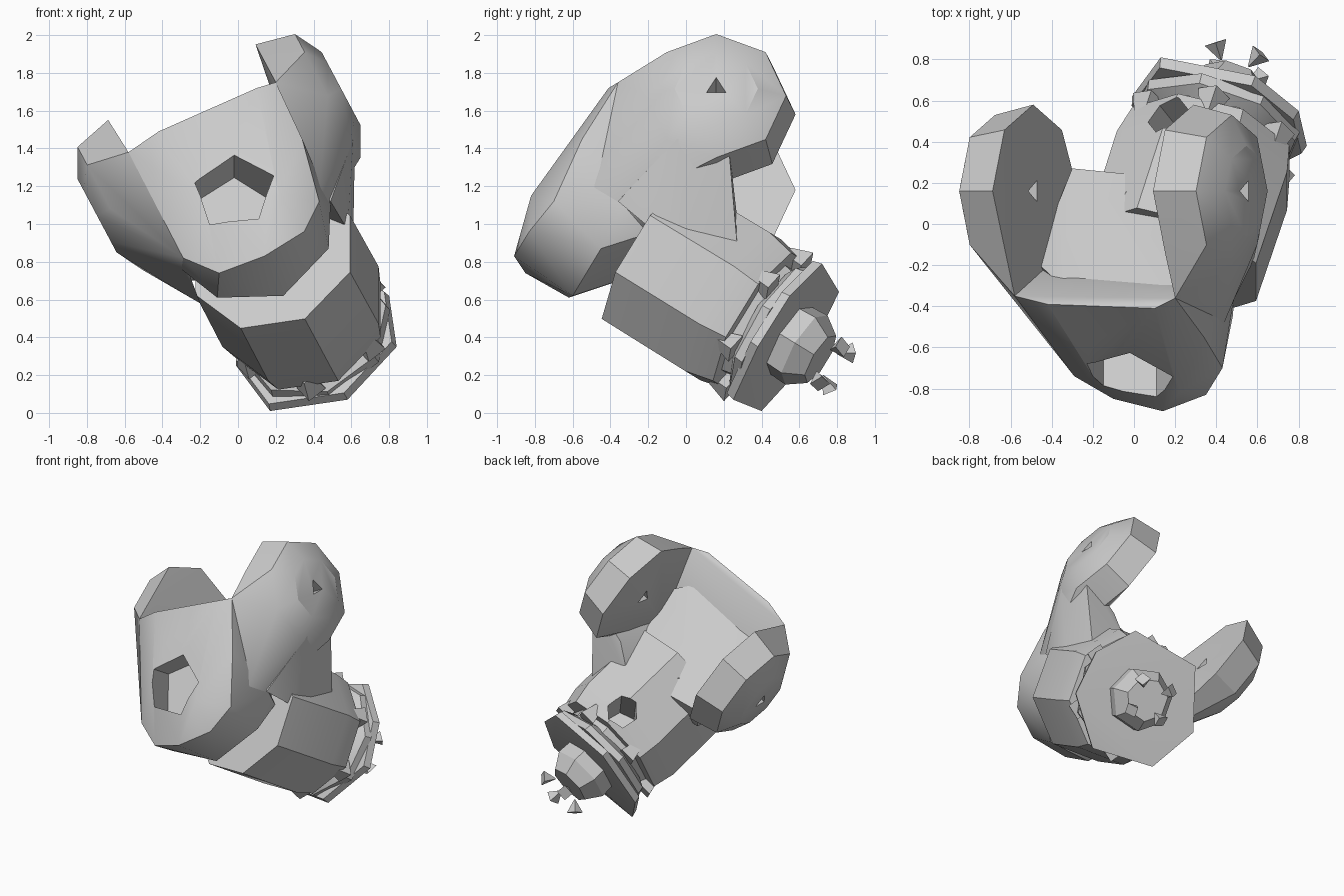
import bpy, bmesh, math
from mathutils import Vector, Matrix

cube = bpy.data.objects.get("Cube")
if cube:
    bpy.data.objects.remove(cube, do_unlink=True)

grey = bpy.data.materials.new("plain grey")
grey.use_nodes = True
grey.diffuse_color = (0.6, 0.6, 0.6, 1)
grey.node_tree.nodes["Principled BSDF"].inputs["Base Color"].default_value = (0.6, 0.6, 0.6, 1)

# Directions of the fork and of the tilted stem
FORK = Vector((0.883, 0, 0.47))
FORK_UP = Vector((-0.47, 0, 0.883))
BACK = Vector((0, 1, 0))
STEM = Vector((0.28, 0.85, -0.52))
STEM_BASE = Vector((0.35, 0.32, 0.527))
AXIS = STEM.normalized()
STEM_UP = Vector((0, 0.52, 0.85)).normalized()
STEM_SIDE = STEM_UP.cross(AXIS).normalized()


def stem_at(t):
    return STEM_BASE + STEM * t


def ring(centre, a, b, radius, sides=8, turn=0.5):
    pts = []
    for i in range(sides):
        ang = math.tau * (i + turn) / sides
        pts.append(centre + radius * (math.cos(ang) * a + math.sin(ang) * b))
    return pts


def make_active(ob):
    bpy.ops.object.select_all(action='DESELECT')
    ob.select_set(True)
    bpy.context.view_layer.objects.active = ob


def smooth(ob, angle):
    make_active(ob)
    bpy.ops.object.shade_smooth_by_angle(angle=math.radians(angle))


def finish(name, bm, angle=30):
    bmesh.ops.recalc_face_normals(bm, faces=bm.faces[:])
    mesh = bpy.data.meshes.new(name)
    bm.to_mesh(mesh)
    bm.free()
    mesh.materials.append(grey)
    ob = bpy.data.objects.new(name, mesh)
    bpy.context.collection.objects.link(ob)
    smooth(ob, angle)
    return ob


def hull(name, points):
    bm = bmesh.new()
    for p in points:
        bm.verts.new(p)
    out = bmesh.ops.convex_hull(bm, input=bm.verts[:])
    spare = {g for g in out["geom_interior"] + out["geom_unused"]
             if isinstance(g, bmesh.types.BMVert)}
    bmesh.ops.delete(bm, geom=list(spare), context='VERTS')
    bmesh.ops.dissolve_limit(bm, angle_limit=0.03, verts=bm.verts[:], edges=bm.edges[:])
    return finish(name, bm)


def loft(name, profile, sides=8, turn=0.5):
    bm = bmesh.new()
    rings = [[bm.verts.new(p) for p in ring(stem_at(t), STEM_SIDE, STEM_UP, r, sides, turn)]
             for t, r in profile]
    for lo, hi in zip(rings, rings[1:]):
        for i in range(sides):
            j = (i + 1) % sides
            bm.faces.new((lo[i], lo[j], hi[j], hi[i]))
    bm.faces.new(rings[0])
    bm.faces.new(rings[-1])
    return finish(name, bm)


def cone(name, centre, direction, r1, r2, depth, sides):
    bm = bmesh.new()
    spin = direction.to_track_quat('Z', 'Y').to_matrix().to_4x4()
    bmesh.ops.create_cone(bm, cap_ends=True, segments=sides, radius1=r1, radius2=r2,
                          depth=depth, matrix=Matrix.Translation(centre) @ spin)
    return finish(name, bm)


def cut(ob, cutter, angle=30):
    mod = ob.modifiers.new("hole", 'BOOLEAN')
    mod.object = cutter
    mod.operation = 'DIFFERENCE'
    mod.solver = 'EXACT'
    make_active(ob)
    bpy.ops.object.modifier_apply(modifier=mod.name)
    smooth(ob, angle)


def lobe(centre, outward):
    # flat inner disc, doming outward
    pts = []
    for step, radius in ((0, 0.42), (0.21, 0.37), (0.29, 0.22)):
        pts += ring(centre + FORK * outward * step, BACK, FORK_UP, radius, 8, 0)
    return pts


left_in, right_in = Vector((-0.49, 0.16, 1.18)), Vector((0.29, 0.16, 1.58))

# Shared corners of the hood and its arms
left_edge = [(-0.58, -0.35, 1.38), (-0.6, -0.33, 1.2), (-0.29, -0.74, 0.82), (-0.3, -0.55, 0.76)]
right_edge = [(0.2, -0.36, 1.75), (0.43, -0.5, 1.18), (0.49, -0.33, 1.1)]

left_arm = hull("left_arm", lobe(left_in, -1) + left_edge + [(-0.43, 0, 0.76), (-0.2, -0.12, 0.58)])
right_arm = hull("right_arm", lobe(right_in, 1) + right_edge + [(0.35, -0.2, 1.2)])
hull("right_neck", [(0.38, 0.24, 1.22), (0.58, 0.24, 1.27), (0.62, 0.22, 1.48), (0.61, -0.05, 1.45),
                    (0.6, 0.27, 0.9), (0.28, 0.28, 0.95), (0.49, -0.36, 1.12),
                    (0.58, -0.18, 0.97), (0.35, -0.2, 1.3), (0.61, 0, 0.93)])

# Bulging front hood with a lower bevel
hood = hull("front_hood", left_edge + right_edge + [
    (-0.42, -0.39, 1.49), (0.1, -0.41, 1.72), (-0.2, -0.58, 1.38), (0.15, -0.61, 1.38),
    (0.22, -0.82, 1.15), (-0.2, -0.74, 1.15), (0.35, -0.83, 0.96), (0.43, -0.7, 1.12),
    (0.34, -0.55, 1.45), (0.14, -0.91, 0.83), (-0.1, -0.85, 0.74), (-0.11, -0.62, 0.61),
    (0.24, -0.6, 0.62), (0.48, -0.45, 0.87),
    (-0.48, -0.22, 1.08), (0.3, -0.22, 1.2), (-0.15, -0.2, 0.75), (0.45, -0.2, 0.95)])

# Floor sloping from the hood rim down to the stem
hull("inner_body", [(-0.48, -0.18, 1.08), (-0.35, -0.3, 1.28), (0.15, -0.31, 1.5),
                    (0.3, -0.25, 1.45), (-0.3, 0.27, 0.88), (0.1, 0.22, 0.92), (0.4, 0.2, 1),
                    (-0.25, -0.3, 0.7), (-0.2, 0.15, 0.7), (-0.3, -0.5, 0.8), (0.4, -0.3, 0.9)])
cone("floor_tab", Vector((0.02, 0.11, 1.01)), Vector((0, 0.3, 1)), 0.1, 0.1, 0.05, 4)

# Stem and end knob along one tilted axis
stem = loft("stem", [(-0.593, 0.46), (-0.07, 0.465), (0.08, 0.43), (0.08, 0.35), (0.18, 0.33)])
loft("flange_lip", [(0.12, 0.34), (0.16, 0.41), (0.21, 0.42)], turn=0.75)
loft("end_knob", [(0.2, 0.21), (0.36, 0.22), (0.46, 0.15)], sides=7)

# Thin uneven flange plate
rim = [Vector(p) for p in ((0.13, 0.81, 0.64), (0.59, 0.72, 0.79), (0.8, 0.55, 0.62),
                           (0.84, 0.38, 0.35), (0.58, 0.25, 0.07), (0.17, 0.4, 0.01),
                           (-0.01, 0.62, 0.25))]
hull("flange", rim + [stem_at(0.2) + (p - stem_at(0.25)) * 0.97 for p in rim])

# Small wedge tabs around the groove
for i, p in enumerate(ring(stem_at(0.08), STEM_SIDE, STEM_UP, 0.38, 6)):
    cone(f"groove_tab_{i + 1}", p, AXIS, 0.04, 0.08, 0.12, 4)

# Four flared pins on the knob
for i, p in enumerate(ring(stem_at(0.53), STEM_SIDE, STEM_UP, 0.13, 4)):
    out = (p - stem_at(0.41)).normalized()
    cone(f"end_pin_{i + 1}", p, out, 0.004, 0.055, 0.09, 4)

# Holes: front socket, rear socket, and a pivot bore through both lobes
front_cut = cone("front_socket_cutter", Vector((-0.02, -0.73, 1.17)), Vector((0, -0.85, 0.5)),
                 0.22, 0.22, 0.45, 5)
rear_cut = cone("rear_socket_cutter", Vector((0.17, 0.52, 0.85)), Vector((-0.4, 0.5, 0.75)),
                0.11, 0.11, 0.5, 6)
bore = cone("pivot_cutter", (left_in + right_in) / 2, FORK, 0.06, 0.06, 3, 3)
cut(hood, front_cut)
cut(stem, rear_cut, 50)
cut(left_arm, bore)
cut(right_arm, bore)
for helper in (front_cut, rear_cut, bore):
    bpy.data.objects.remove(helper, do_unlink=True)
